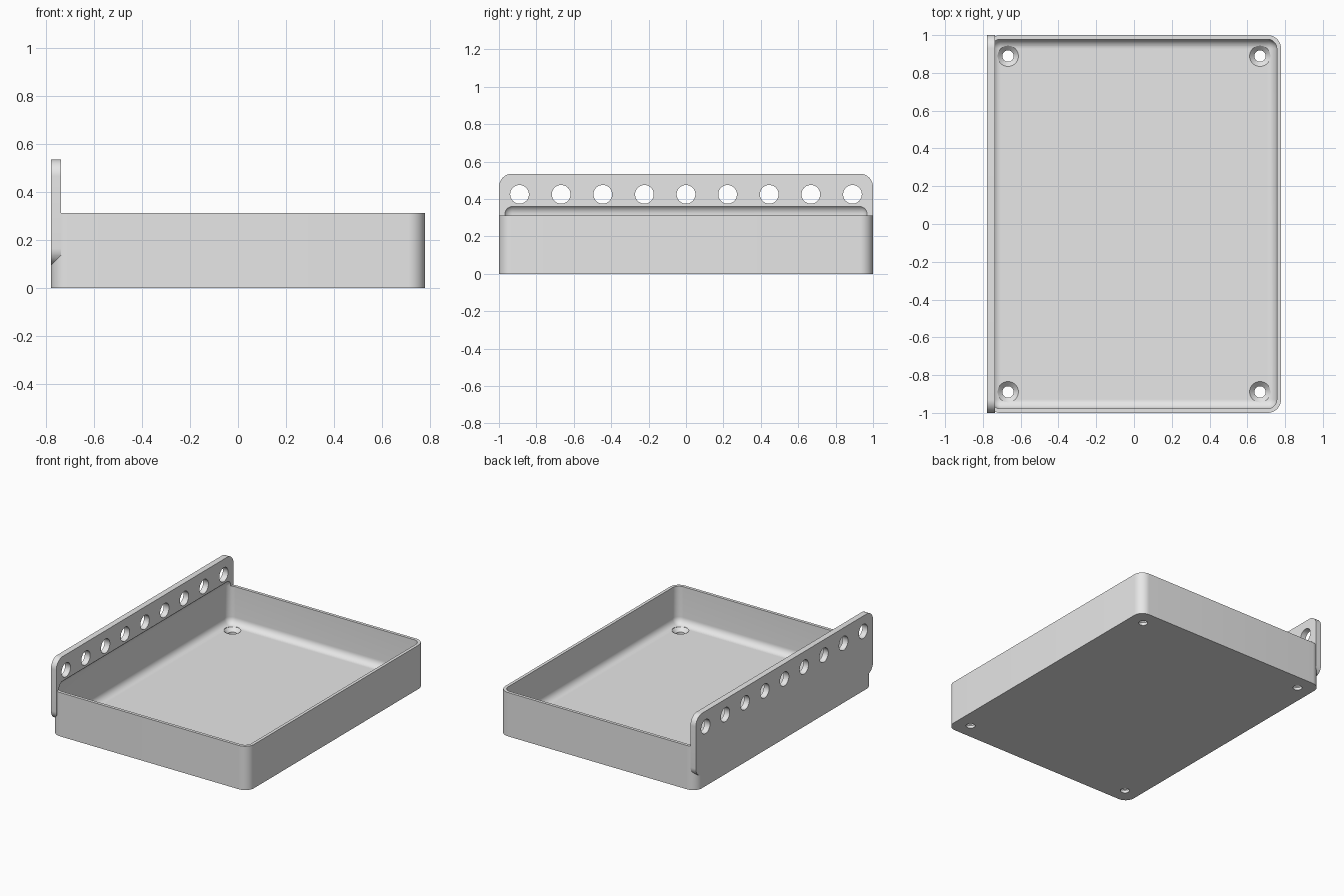
import bpy, bmesh, math
from mathutils import Matrix, Vector

cube = bpy.data.objects.get("Cube")
if cube:
    bpy.data.objects.remove(cube, do_unlink=True)

grey = bpy.data.materials.new("plain_grey")
grey.use_nodes = True
grey.diffuse_color = (0.8, 0.8, 0.8, 1)
for node in grey.node_tree.nodes:
    if node.type == "BSDF_PRINCIPLED":
        node.inputs["Base Color"].default_value = (0.8, 0.8, 0.8, 1)


def make_object(name, bm):
    bmesh.ops.recalc_face_normals(bm, faces=bm.faces)
    mesh = bpy.data.meshes.new(name)
    bm.to_mesh(mesh)
    bm.free()
    mesh.materials.append(grey)
    obj = bpy.data.objects.new(name, mesh)
    bpy.context.collection.objects.link(obj)
    return obj


def rounded_box(name, low, high, radius, axis=None, segments=12):
    """Box with rounded edges: only those along axis, or all of them."""
    low, high = Vector(low), Vector(high)
    bm = bmesh.new()
    bmesh.ops.create_cube(bm, size=1)
    for v in bm.verts:
        v.co = (low + high) / 2 + v.co * (high - low)
    edges = [e for e in bm.edges if axis is None or
             abs((e.verts[0].co - e.verts[1].co).normalized()[axis]) > 0.9]
    bmesh.ops.bevel(bm, geom=edges, offset=radius, offset_type="OFFSET",
                    segments=segments, profile=0.5, affect="EDGES")
    return make_object(name, bm)


def lathes(name, profile, placements, steps=40):
    """Closed solids turned from an (r, z) profile, one per placement."""
    bm = bmesh.new()
    for place in placements:
        verts = [bm.verts.new((r, 0, z)) for r, z in profile]
        edges = [bm.edges.new(pair) for pair in zip(verts, verts[1:])]
        old = set(bm.verts) - set(verts)
        bmesh.ops.spin(bm, geom=verts + edges, cent=(0, 0, 0), axis=(0, 0, 1),
                       angle=2 * math.pi, steps=steps)
        new = [v for v in bm.verts if v not in old]
        bmesh.ops.remove_doubles(bm, verts=new, dist=0.0001)
        new = [v for v in bm.verts if v not in old]
        bmesh.ops.transform(bm, matrix=place, verts=new)
    return make_object(name, bm)


def combine(target, tool, operation):
    mod = target.modifiers.new(tool.name, "BOOLEAN")
    mod.operation, mod.solver, mod.object = operation, "EXACT", tool
    tool.hide_render = True
    bpy.context.view_layer.objects.active = target
    bpy.ops.object.modifier_apply(modifier=mod.name)
    bpy.data.objects.remove(tool, do_unlink=True)


# Tray block with rounded upright corners, joined to the tall side plate
tray = rounded_box("tray", (-0.778, -1, 0), (0.778, 1, 0.313), 0.07, axis=2)
plate = rounded_box("side_plate", (-0.778, -1, 0.095), (-0.736, 1, 0.535), 0.07, axis=0)
combine(tray, plate, "UNION")

# Hollow with soft edges, which also coves into the plate
hollow = rounded_box("hollow", (-0.756, -0.978, 0.045), (0.756, 0.978, 0.37), 0.05, segments=10)
combine(tray, hollow, "DIFFERENCE")

# Countersunk screw holes in the four corners of the floor
corners = [Matrix.Translation((x, y, 0)) for x in (-0.667, 0.667) for y in (-0.889, 0.889)]
screw = [(0, -0.02), (0.03, -0.02), (0.03, 0.02), (0.055, 0.045), (0.055, 0.15), (0, 0.15)]
combine(tray, lathes("screw_holes", screw, corners), "DIFFERENCE")

# Row of round holes through the plate
turn = Matrix.Rotation(math.pi / 2, 4, "Y")
row = [Matrix.Translation((-0.757, i * 0.2225, 0.425)) @ turn for i in range(-4, 5)]
pin = [(0, -0.1), (0.05, -0.1), (0.05, 0.1), (0, 0.1)]
combine(tray, lathes("plate_holes", pin, row), "DIFFERENCE")

# Smooth the curves and keep the edges sharp
bpy.ops.object.select_all(action="DESELECT")
tray.select_set(True)
bpy.context.view_layer.objects.active = tray
bpy.ops.object.shade_smooth_by_angle(angle=math.radians(30))
